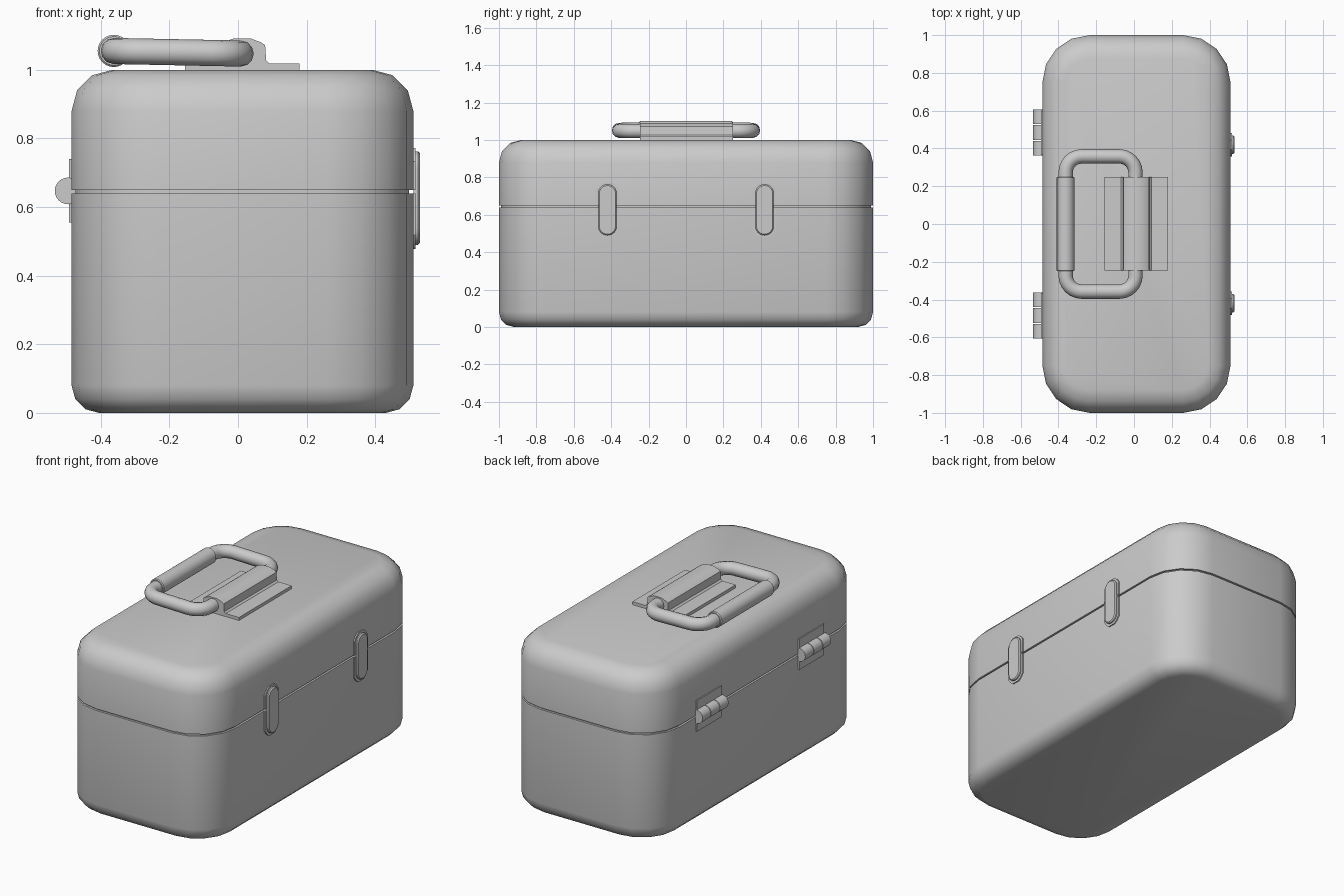
import bpy, bmesh
from math import sin, cos, pi, radians

if "Cube" in bpy.data.objects:
    bpy.data.objects.remove(bpy.data.objects["Cube"])


def loft(name, rings, angle=40):
    """Skin a stack of equal-length point rings and cap both ends."""
    bm = bmesh.new()
    vs = [[bm.verts.new(p) for p in ring] for ring in rings]
    n = len(vs[0])
    for a, b in zip(vs, vs[1:]):
        for i in range(n):
            j = (i + 1) % n
            bm.faces.new((a[i], a[j], b[j], b[i]))
    bm.faces.new(vs[0][::-1])
    bm.faces.new(vs[-1])
    bmesh.ops.recalc_face_normals(bm, faces=bm.faces)
    me = bpy.data.meshes.new(name)
    bm.to_mesh(me)
    bm.free()
    ob = bpy.data.objects.new(name, me)
    bpy.context.collection.objects.link(ob)
    smooth(ob, angle)
    return ob


def smooth(ob, angle=40):
    bpy.ops.object.select_all(action='DESELECT')
    ob.select_set(True)
    bpy.context.view_layer.objects.active = ob
    bpy.ops.object.shade_smooth_by_angle(angle=radians(angle))


def rounded_rect(hx, hy, r, n):
    pts = []
    for k, (sx, sy) in enumerate([(1, 1), (-1, 1), (-1, -1), (1, -1)]):
        for i in range(n + 1):
            a = (k + i / n) * pi / 2
            pts.append((sx * (hx - r) + r * cos(a), sy * (hy - r) + r * sin(a)))
    return pts


def circle_xz(cx, cz, r, y, n=24):
    return [(cx + r * cos(2 * pi * i / n), y, cz + r * sin(2 * pi * i / n)) for i in range(n)]


# Case body: rounded box from base to lid, with the seam groove in its profile
def arc(r, z, up):
    steps = [i * pi / 6 for i in range(4)]
    pts = [(r * (1 - cos(a)), z + up * r * sin(a)) for a in steps]
    return pts if up > 0 else pts[::-1]


CX = 0.013
profile = arc(0.08, 0.08, -1)
profile += [(0, 0.64), (0.012, 0.64), (0.012, 0.65), (0, 0.65)]
profile += arc(0.12, 0.88, 1)
loft("case_body", [[(CX + x, y, z) for x, y in
                    rounded_rect(0.498 - d, 1 - d, 0.25 - d, 4)] for d, z in profile])

# Latches on the right side: split backing plate and raised pill
for side, yc in (("front", -0.42), ("rear", 0.42)):
    for half, z0, tip, s in (("upper", 0.65, 0.772, 1), ("lower", 0.64, 0.478, -1)):
        shape = [(0.063, z0), (0.063, tip - s * 0.04), (0.045, tip - s * 0.015), (0.025, tip)]
        shape += [(-y, z) for y, z in shape[::-1]]
        loft(f"latch_plate_{half}_{side}",
             [[(x, yc + y, z) for y, z in shape] for x in (0.505, 0.518)], 30)
    loft(f"latch_pill_{side}",
         [[(x, yc + y, 0.626 + z) for y, z in rounded_rect(0.049 - d, 0.136 - d, 0.048 - d, 6)]
          for x, d in ((0.512, 0), (0.525, 0), (0.531, 0.006))], 30)

# Hinges on the left side: leaf plate and three knuckles
for side, sy in (("front", -1), ("rear", 1)):
    loft(f"hinge_leaf_{side}",
         [[(x, sy * y, z) for y, z in ((0.365, 0.555), (0.6, 0.555), (0.6, 0.74), (0.365, 0.74))]
          for x in (-0.48, -0.492)])
    for k, (y0, y1) in enumerate(((0.362, 0.44), (0.444, 0.525), (0.529, 0.605))):
        loft(f"hinge_knuckle_{side}_{k + 1}",
             [circle_xz(-0.495, 0.647, 0.039, sy * y) for y in (y0, y1)])

# Handle bracket: flat flanges with a raised housing over the handle bar
half = [(0.167, 0.995), (0.167, 1.018), (0.08, 1.018), (0.07, 1.027), (0.067, 1.072),
        (0.055, 1.08), (0.025, 1.091)]
outline = [(0.012 + x, z) for x, z in half] + [(0.012 - x, z) for x, z in half[::-1]]
loft("handle_bracket", [[(x, y, z) for x, z in outline] for y in (-0.247, 0.25)], 30)

# Handle bar: swept rounded rectangle, slightly tilted
cu = bpy.data.curves.new("handle_bar", 'CURVE')
cu.dimensions = '3D'
cu.bevel_depth = 0.038
cu.bevel_resolution = 4
path = rounded_rect(0.185, 0.358, 0.085, 6)
sp = cu.splines.new('POLY')
sp.points.add(len(path) - 1)
for p, (x, y) in zip(sp.points, path):
    p.co = (x - 0.177, y, 1.051 - 0.02 * x, 1)
sp.use_cyclic_u = True
bar = bpy.data.objects.new("handle_bar", cu)
bpy.context.collection.objects.link(bar)
bpy.ops.object.select_all(action='DESELECT')
bar.select_set(True)
bpy.context.view_layer.objects.active = bar
bpy.ops.object.convert(target='MESH')
smooth(bpy.context.view_layer.objects.active)

# Thicker grip sleeve on the free side of the handle
loft("handle_grip", [circle_xz(-0.362, 1.055, r, y) for y, r in
                     ((-0.25, 0.042), (-0.245, 0.047), (0.245, 0.047), (0.25, 0.042))])
